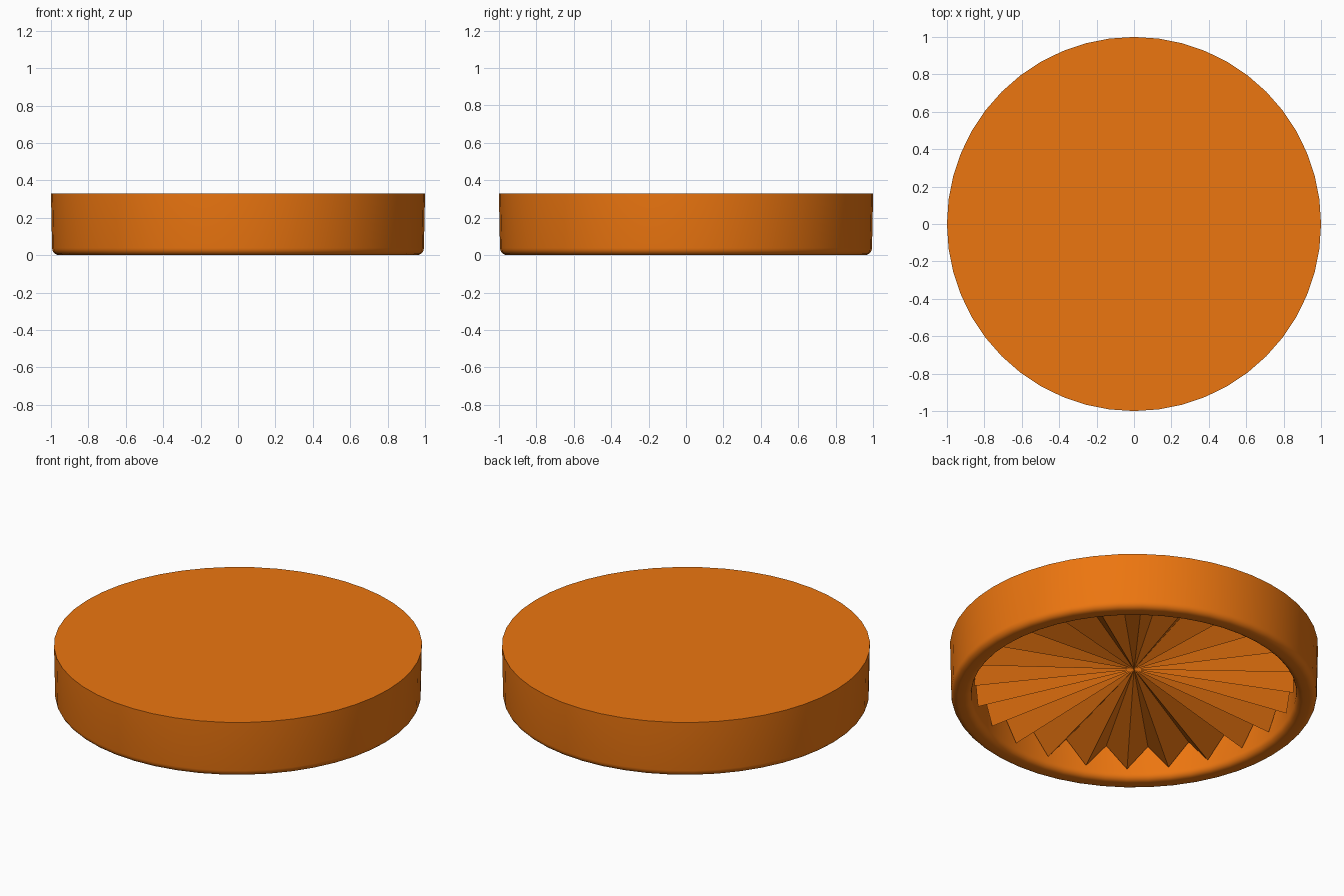
import bpy, bmesh
from math import sin, cos, pi, radians

if "Cube" in bpy.data.objects:
    bpy.data.objects.remove(bpy.data.objects["Cube"])

SEGMENTS = 48
TEETH = 24

orange = bpy.data.materials.new("orange_plastic")
orange.diffuse_color = (0.84, 0.18, 0.005, 1)
orange.use_nodes = True
orange.node_tree.nodes["Principled BSDF"].inputs["Base Color"].default_value = orange.diffuse_color


def make_object(name, bm):
    bmesh.ops.recalc_face_normals(bm, faces=bm.faces)
    mesh = bpy.data.meshes.new(name)
    bm.to_mesh(mesh)
    bm.free()
    mesh.materials.append(orange)
    obj = bpy.data.objects.new(name, mesh)
    bpy.context.collection.objects.link(obj)
    return obj


def ring(bm, r, z, n, phase=0.0):
    return [bm.verts.new((r * cos(2 * pi * i / n + phase),
                          r * sin(2 * pi * i / n + phase), z)) for i in range(n)]


def bridge(bm, a, b):
    n = len(a)
    for i in range(n):
        j = (i + 1) % n
        bm.faces.new((a[i], a[j], b[j], b[i]))


def fillet(cx, cz, rad, start, end, steps=5):
    angles = [radians(start + (end - start) * k / steps) for k in range(steps + 1)]
    return [(cx + rad * cos(a), cz + rad * sin(a)) for a in angles]


# Cap shell: flat top, slightly tapered wall, rounded rim, recessed ceiling
profile = [(1.0, 0.33)]
profile += fillet(0.956, 0.038, 0.038, 0, -90)
profile += fillet(0.92, 0.038, 0.038, -90, -180)
profile += [(0.882, 0.205)]
bm = bmesh.new()
rings = [ring(bm, r, z, SEGMENTS) for r, z in profile]
for lower, upper in zip(rings, rings[1:]):
    bridge(bm, lower, upper)
bm.faces.new(rings[0])
bm.faces.new(rings[-1])
cap = make_object("cap_shell", bm)
bpy.context.view_layer.objects.active = cap
cap.select_set(True)
bpy.ops.object.shade_smooth_by_angle(angle=radians(35))

# Radial teeth: pleated fan that meets at the centre under the cap
bm = bmesh.new()
n = TEETH * 2
edge = ring(bm, 0.868, 0.197, n)
for v in edge[1::2]:
    v.co.z = 0.058
back = ring(bm, 0.868, 0.225, n)
hub = bm.verts.new((0, 0, 0.183))
for i in range(n):
    bm.faces.new((hub, edge[i], edge[(i + 1) % n]))
bridge(bm, edge, back)
bm.faces.new(back)
make_object("radial_teeth", bm)
